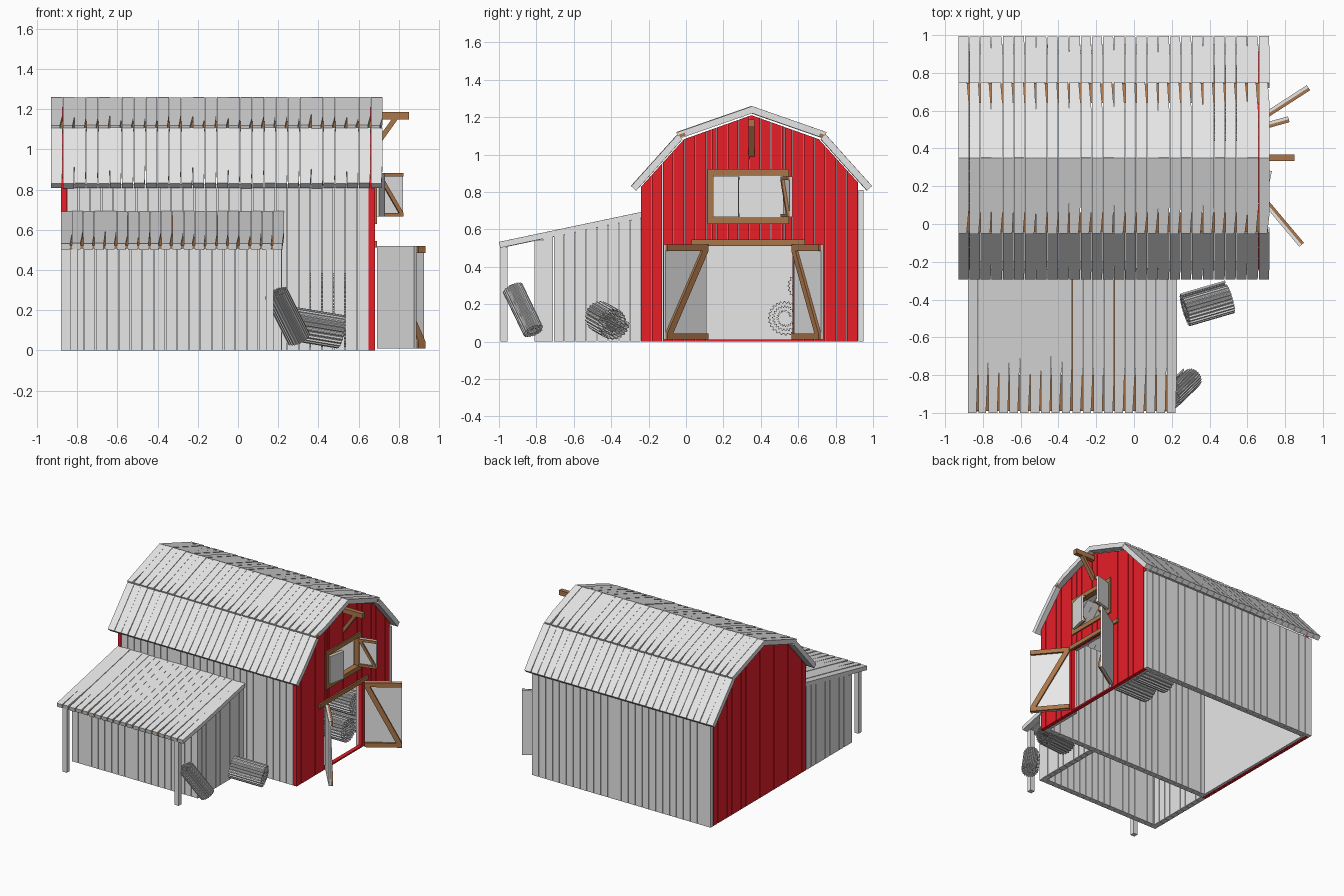
import bpy, bmesh, math, random
from mathutils import Vector

random.seed(4)
cube = bpy.data.objects.get("Cube")
if cube:
    bpy.data.objects.remove(cube, do_unlink=True)


def material(name, r, g, b):
    m = bpy.data.materials.new(name)
    m.use_nodes = True
    m.diffuse_color = (r, g, b, 1)
    bsdf = next(n for n in m.node_tree.nodes if n.type == 'BSDF_PRINCIPLED')
    bsdf.inputs["Base Color"].default_value = (r, g, b, 1)
    return m


GREY = material("pale_grey", 0.8, 0.8, 0.8)
RED = material("barn_red", 0.8, 0.013, 0.022)
WOOD = material("brown_wood", 0.41, 0.18, 0.067)


def finish(name, bm, mat):
    bmesh.ops.recalc_face_normals(bm, faces=bm.faces)
    mesh = bpy.data.meshes.new(name)
    bm.to_mesh(mesh)
    bm.free()
    mesh.materials.append(mat)
    obj = bpy.data.objects.new(name, mesh)
    bpy.context.collection.objects.link(obj)


def prism(bm, points, offset):
    """Extrude a flat polygon along an offset."""
    low = [bm.verts.new(p) for p in points]
    high = [bm.verts.new(Vector(p) + Vector(offset)) for p in points]
    bm.faces.new(low)
    bm.faces.new(high[::-1])
    n = len(low)
    for i in range(n):
        j = (i + 1) % n
        bm.faces.new((low[i], low[j], high[j], high[i]))


def box(bm, x0, x1, y0, y1, z0, z1):
    prism(bm, [(x0, y0, z0), (x1, y0, z0), (x1, y1, z0), (x0, y1, z0)], (0, 0, z1 - z0))


def split(a, b, n):
    return [a + (b - a) * i / n for i in range(n + 1)]


# Gambrel outline of the gable ends
MID = 0.35


def flip(p):
    return (2 * MID - p[0], p[1])


RIDGE = [(-0.24, 0.828), (-0.01, 1.082), (MID, 1.21)]
RIDGE += [flip(p) for p in RIDGE[1::-1]]


def gable_top(y):
    for (ya, za), (yb, zb) in zip(RIDGE, RIDGE[1:]):
        if y <= yb:
            return za + (zb - za) * (y - ya) / (yb - ya)
    return RIDGE[-1][1]


def shed_top(y):
    return 0.50 + 0.21 * (y + 1)


# Gable walls of upright boards, parted around the openings (y0, y1, z0, z1)
OPENINGS = [(0.11, 0.57, 0.0, 0.52), (0.14, 0.53, 0.65, 0.90)]


def gable(name, x, depth, mat, gap, openings):
    bm = bmesh.new()
    edges = set(split(-0.24, 0.92, 20))
    for o in openings:
        edges = {e for e in edges if min(abs(e - o[0]), abs(e - o[1])) > 0.015} | {o[0], o[1]}
    edges = sorted(edges)
    for a, b in zip(edges, edges[1:]):
        mid = (a + b) / 2
        start = 0.0
        for y0, y1, z0, z1 in openings:
            if y0 < mid < y1:
                if z0 > start:
                    prism(bm, [(x, a, start), (x, b - gap, start), (x, b - gap, z0), (x, a, z0)], (depth, 0, 0))
                start = z1
        tops = [b - gap] + [p[0] for p in RIDGE[::-1] if a < p[0] < b - gap] + [a]
        prism(bm, [(x, a, start), (x, b - gap, start)] + [(x, y, gable_top(y)) for y in tops], (depth, 0, 0))
    finish(name, bm, mat)


gable("door_gable_boards", 0.65, 0.03, RED, 0.003, OPENINGS)
gable("door_gable_lining", 0.63, 0.019, GREY, 0, OPENINGS)
gable("rear_gable_boards", -0.88, 0.03, RED, 0.003, [])
gable("rear_gable_lining", -0.849, 0.019, GREY, 0, [])


# Long walls and shed walls of upright boards
def long_wall(name, x0, x1, y0, y1, top, n):
    bm = bmesh.new()
    edges = split(x0, x1, n)
    for a, b in zip(edges, edges[1:]):
        box(bm, a, b - 0.004, y0, y1, 0, top)
    finish(name, bm, GREY)


long_wall("front_wall", -0.849, 0.65, -0.24, -0.195, 0.828, 26)
long_wall("back_wall", -0.88, 0.68, 0.95, 0.921, 0.81, 26)
long_wall("back_wall_lining", -0.83, 0.63, 0.92, 0.9, 0.81, 1)
long_wall("shed_front_wall", -0.88, 0.22, -0.81, -0.765, 0.54, 19)

for name, x in (("shed_left_wall", 0.175), ("shed_right_wall", -0.88)):
    bm = bmesh.new()
    edges = split(-0.765, -0.24, 9)
    for a, b in zip(edges, edges[1:]):
        c = b - 0.004
        prism(bm, [(x, a, 0), (x, c, 0), (x, c, shed_top(c)), (x, a, shed_top(a))], (0.045, 0, 0))
    finish(name, bm, GREY)

bm = bmesh.new()
for x in (-0.835, 0.14):
    box(bm, x, x + 0.037, -0.992, -0.955, 0, 0.505)
finish("shed_posts", bm, GREY)


# Roof slopes: boards narrowed towards the eave, so that slivers open between them
def roof(name, eave, ridge, x0, x1, n, thick, gap):
    bm = bmesh.new()
    run = Vector((0, ridge[0] - eave[0], ridge[1] - eave[1]))
    normal = Vector((0, -run.z, run.y)).normalized()
    if normal.z < 0:
        normal = -normal
    edges = split(x0, x1, n)
    low = Vector((0, *eave))
    for a, b in zip(edges, edges[1:]):
        lift = normal * random.uniform(-0.003, 0)
        g = gap * random.uniform(0.6, 1.1)
        bend = low + run * random.uniform(0.25, 0.4)
        pts = [(a, *eave), (b - g, *eave), (b - 0.002, bend.y, bend.z), (b - 0.002, *ridge), (a, *ridge)]
        prism(bm, [Vector(p) + lift for p in pts], -normal * thick)
    finish(name, bm, GREY)


for side, f in (("front", lambda p: p), ("back", flip)):
    roof(side + "_lower_roof", f((-0.295, 0.832)), f((-0.047, 1.108)), -0.93, 0.72, 28, 0.036, 0.006)
    roof(side + "_upper_roof", f((-0.052, 1.12)), f((MID, 1.26)), -0.93, 0.72, 28, 0.036, 0.014)
    # Purlin planks hidden between the roof boards at the bend
    bm = bmesh.new()
    p = [f(q) for q in ((-0.044, 1.104), (0.06, 1.141), (0.06, 1.124), (-0.038, 1.089))]
    prism(bm, [(-0.92, *q) for q in p], (1.63, 0, 0))
    finish(side + "_purlin", bm, WOOD)

roof("shed_roof", (-1.0, 0.533), (-0.24, 0.693), -0.88, 0.23, 20, 0.032, 0.014)
bm = bmesh.new()
purlin = [(y, shed_top(y) + d) for y, d in ((-0.99, 0.004), (-0.8, 0.004), (-0.8, 0.02), (-0.99, 0.02))]
prism(bm, [(-0.87, *q) for q in purlin], (1.085, 0, 0))
finish("shed_purlin", bm, WOOD)
bm = bmesh.new()
for x in (-0.565, -0.343, -0.121):
    rafter = [(y, shed_top(y) + d) for y, d in ((-0.8, 0.004), (-0.28, 0.004), (-0.28, 0.02), (-0.8, 0.02))]
    prism(bm, [(x, *q) for q in rafter], (0.036, 0, 0))
finish("shed_rafters", bm, WOOD)

# Trim around the openings, threshold and hoist
bm = bmesh.new()
box(bm, 0.675, 0.692, 0.03, 0.635, 0.512, 0.545)
finish("door_lintel", bm, WOOD)
bm = bmesh.new()
box(bm, 0.65, 0.68, 0.11, 0.57, 0, 0.012)
finish("threshold", bm, RED)
bm = bmesh.new()
for y in (0.115, 0.52):
    box(bm, 0.645, 0.69, y, y + 0.032, 0.66, 0.888)
for z in (0.628, 0.888):
    box(bm, 0.645, 0.69, 0.115, 0.552, z, z + 0.034)
finish("window_frame", bm, WOOD)
bm = bmesh.new()
box(bm, 0.64, 0.85, 0.333, 0.367, 1.148, 1.186)
prism(bm, [(0.67, 0.335, 0.975), (0.67, 0.335, 1.02), (0.765, 0.335, 1.15), (0.795, 0.335, 1.15)], (0, 0.03, 0))
finish("hoist_beam", bm, WOOD)


# Open leaves with a brace on the inner face
def leaf(name, hinge, tip, z0, z1, side, bar):
    h, t = Vector((*hinge, 0)), Vector((*tip, 0))
    d = (t - h).normalized()
    n = Vector((-d.y, d.x, 0)) * side
    w = (t - h).length

    def plate(bm, pts, start, depth):
        prism(bm, [h + d * u + n * start + Vector((0, 0, z)) for u, z in pts], n * depth)

    bm = bmesh.new()
    plate(bm, [(0, z0), (w, z0), (w, z1), (0, z1)], 0, 0.016)
    finish(name + "_panel", bm, GREY)
    bm = bmesh.new()
    for z in (z0, z1 - bar):
        plate(bm, [(0, z), (w, z), (w, z + bar), (0, z + bar)], 0.016, 0.016)
    plate(bm, [(0, z1 - bar), (bar * 1.2, z1 - bar), (w, z0 + bar), (w - bar * 1.2, z0 + bar)], 0.016, 0.016)
    finish(name + "_brace", bm, WOOD)


leaf("front_door", (0.69, 0.10), (0.875, -0.12), 0.01, 0.518, 1, 0.034)
leaf("back_door", (0.69, 0.59), (0.915, 0.735), 0.01, 0.518, -1, 0.034)
leaf("front_shutter", (0.702, 0.145), (0.73, 0.28), 0.665, 0.882, 1, 0.018)
leaf("back_shutter", (0.69, 0.535), (0.815, 0.57), 0.665, 0.882, -1, 0.018)


# Rolled-up ribbed sheets: a corrugated spiral strip given length
def roll(name, centre, axis, length, radius):
    bm = bmesh.new()
    turn = Vector(axis).to_track_quat('Z', 'Y')
    turns, ribs = 3, 24
    steps = turns * ribs * 4
    rows = []
    for i in range(steps + 1):
        a = 2 * math.pi * i / (ribs * 4)
        r = radius * (0.3 + 0.66 * i / steps + (0.04 if i % 4 < 2 else -0.04))
        row = []
        for rr, z in ((r, -length / 2), (r, length / 2), (r - 0.005, length / 2), (r - 0.005, -length / 2)):
            row.append(bm.verts.new(turn @ Vector((rr * math.cos(a), rr * math.sin(a), z)) + Vector(centre)))
        rows.append(row)
    for p, q in zip(rows, rows[1:]):
        for i in range(4):
            j = (i + 1) % 4
            bm.faces.new((p[i], p[j], q[j], q[i]))
    bm.faces.new(rows[0])
    bm.faces.new(rows[-1])
    finish(name, bm, GREY)


roll("leaning_roll", (0.25, -0.868, 0.172), (0.125, 0.12, -0.25), 0.275, 0.066)
roll("wall_roll", (0.39, -0.425, 0.118), (0.24, 0.07, -0.04), 0.25, 0.095)
for i, (y, z) in enumerate(((0.53, 0.13), (0.74, 0.115), (0.635, 0.3))):
    roll("stored_roll_%d" % (i + 1), (0.45, y, z), (1, 0, 0), 0.28, 0.103)
